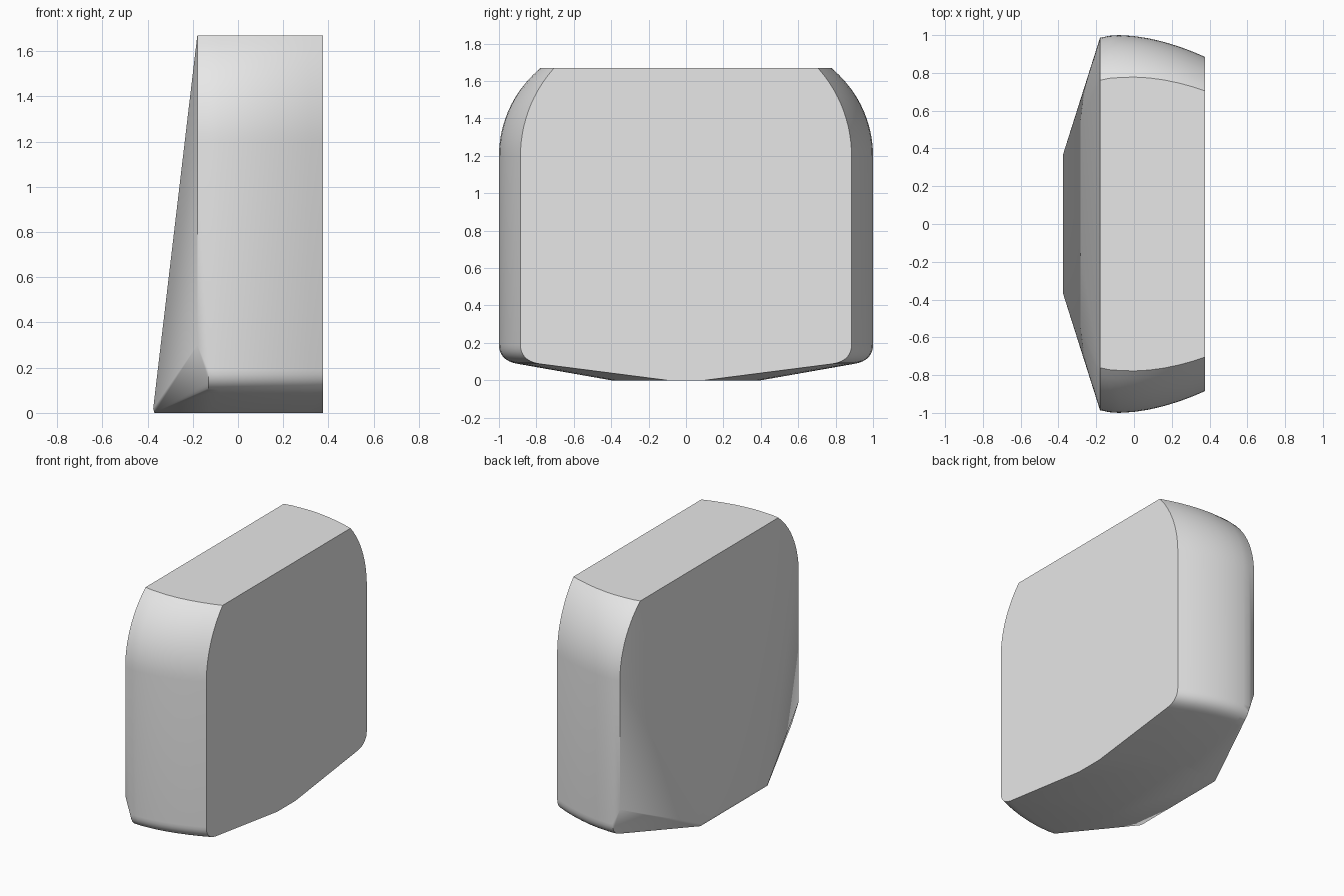
import bpy, bmesh, math

cube = bpy.data.objects.get("Cube")
if cube:
    bpy.data.objects.remove(cube, do_unlink=True)

TOP = 1.67
SHOULDER = 1.2
FACE_X = 0.375   # large flat side
RIM_X = -0.18    # rim of the tapered side


def half_width(x):
    """Bulging half depth of the body at x."""
    if x < -0.08:
        return 1 - 1.4 * (x + 0.08) ** 2
    return 1 - 0.115 * ((x + 0.08) / 0.455) ** 1.8


def shoulder(x, steps=12):
    """Arc from the vertical side up to the flat top."""
    w = half_width(x)
    drop = 0.225 - 0.045 * max(0, (x + 0.08) / 0.455)
    rise = TOP - SHOULDER
    r = (rise ** 2 + drop ** 2) / (2 * drop)
    return [(x, w - r + math.sqrt(r * r - (rise * i / steps) ** 2),
             SHOULDER + rise * i / steps) for i in range(steps + 1)]


def lower_corner(x, steps=8):
    """Rounded lower corner, then the sloping underside."""
    w = half_width(x)
    pts = []
    for i in range(steps + 1):
        t = i / steps
        pts.append((x, w - 0.1 * t * t,
                    0.19 * (1 - t) ** 2 + 0.21 * t * (1 - t) + 0.088 * t * t))
    flat = 0.4 - 0.3 * max(0, (x + 0.08) / 0.455) ** 1.5
    pts.append((x, flat, 0))
    return pts


# Half outline points: bulged block, rim and pointed foot of the tapered side
points = shoulder(RIM_X) + [(RIM_X, half_width(RIM_X), 0.3)]
for x in (-0.13, -0.08, 0, 0.08, 0.16, 0.24, 0.31, FACE_X):
    points += shoulder(x) + lower_corner(x)
points += [(-0.375, 0.37, 0.02), (-0.37, 0.37, 0)]

# The body is convex: mirror the points and wrap them
bm = bmesh.new()
for x, y, z in points:
    for side in (-1, 1):
        bm.verts.new((x, side * y, z))
hull = bmesh.ops.convex_hull(bm, input=bm.verts[:])
unused = {v for v in hull["geom_interior"] + hull["geom_unused"]
          if isinstance(v, bmesh.types.BMVert)}
bmesh.ops.delete(bm, geom=list(unused), context='VERTS')
bmesh.ops.dissolve_limit(bm, angle_limit=math.radians(0.3),
                         verts=bm.verts[:], edges=bm.edges[:])
bmesh.ops.recalc_face_normals(bm, faces=bm.faces[:])
mesh = bpy.data.meshes.new("rounded_block")
bm.to_mesh(mesh)
bm.free()

# Plain grey
grey = bpy.data.materials.new("light_grey")
grey.use_nodes = True
colour = (0.8, 0.8, 0.8, 1)
grey.diffuse_color = colour
grey.node_tree.nodes["Principled BSDF"].inputs["Base Color"].default_value = colour
mesh.materials.append(grey)

block = bpy.data.objects.new("rounded_block", mesh)
bpy.context.collection.objects.link(block)
bpy.ops.object.select_all(action='DESELECT')
block.select_set(True)
bpy.context.view_layer.objects.active = block
bpy.ops.object.shade_smooth_by_angle(angle=math.radians(30))
